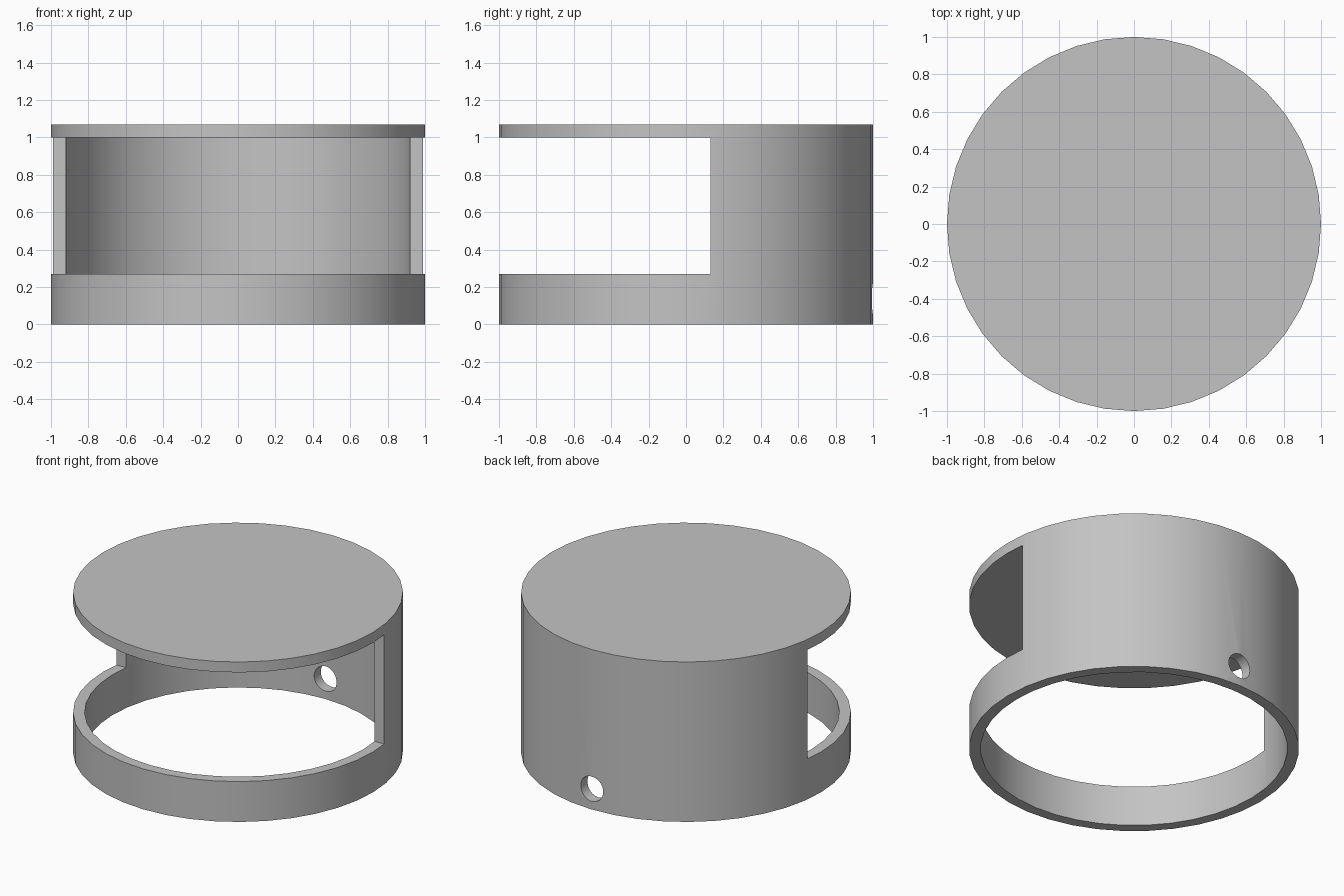
import bpy
from math import radians

default = bpy.data.objects.get("Cube")
if default:
    bpy.data.objects.remove(default, do_unlink=True)

SIDES = 40
OUTER, INNER = 1.0, 0.93
HEIGHT, LID_UNDERSIDE = 1.07, 1.0
RING_TOP, OPENING_BACK = 0.27, 0.13


def cylinder(name, radius, z0, z1):
    bpy.ops.mesh.primitive_cylinder_add(
        vertices=SIDES, radius=radius, depth=z1 - z0, location=(0, 0, (z0 + z1) / 2))
    obj = bpy.context.object
    obj.name = name
    return obj


def cut(target, cutter):
    cutter.hide_render = True
    mod = target.modifiers.new("Cut", 'BOOLEAN')
    mod.operation = 'DIFFERENCE'
    mod.solver = 'EXACT'
    mod.object = cutter
    bpy.ops.object.select_all(action='DESELECT')
    bpy.context.view_layer.objects.active = target
    target.select_set(True)
    bpy.ops.object.modifier_apply(modifier=mod.name)
    bpy.data.objects.remove(cutter, do_unlink=True)


# Round housing with a closed lid, open underneath
housing = cylinder("round_housing", OUTER, 0, HEIGHT)
cut(housing, cylinder("cavity_cutter", INNER, -0.5, LID_UNDERSIDE))

# Wide front opening between the base ring and the lid
bpy.ops.mesh.primitive_cube_add(
    size=1, location=(0, OPENING_BACK - 1, (RING_TOP + LID_UNDERSIDE) / 2))
opening = bpy.context.object
opening.name = "opening_cutter"
opening.scale = (3, 2, LID_UNDERSIDE - RING_TOP)
cut(housing, opening)

# Cable hole low in the back wall
bpy.ops.mesh.primitive_cylinder_add(
    vertices=32, radius=0.083, depth=0.4,
    location=(0, 0.96, 0.137), rotation=(radians(90), 0, 0))
hole = bpy.context.object
hole.name = "cable_hole_cutter"
cut(housing, hole)

# Single grey material
grey = bpy.data.materials.new("plain_grey")
grey.use_nodes = True
colour = (0.55, 0.55, 0.55, 1)
grey.diffuse_color = colour
grey.node_tree.nodes["Principled BSDF"].inputs["Base Color"].default_value = colour
housing.data.materials.clear()
housing.data.materials.append(grey)

bpy.ops.object.select_all(action='DESELECT')
bpy.context.view_layer.objects.active = housing
housing.select_set(True)
bpy.ops.object.shade_smooth_by_angle(angle=radians(30))
